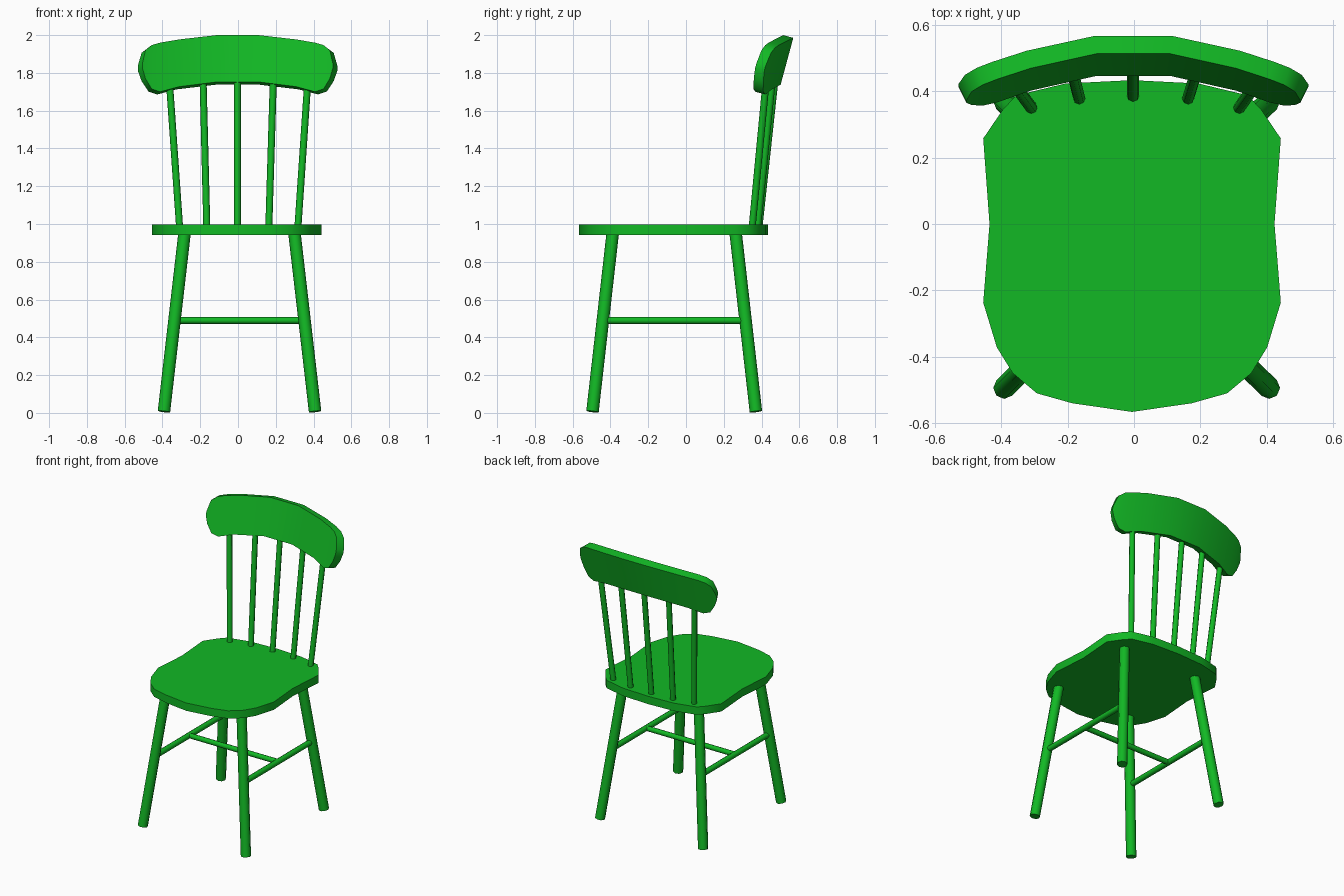
import bpy, bmesh, math
from mathutils import Vector

if "Cube" in bpy.data.objects:
    bpy.data.objects.remove(bpy.data.objects["Cube"])

green = bpy.data.materials.new("green_paint")
green.diffuse_color = (0.006, 0.48, 0.018, 1)
green.use_nodes = True
green.node_tree.nodes["Principled BSDF"].inputs["Base Color"].default_value = green.diffuse_color


def finish(bm, name):
    bmesh.ops.recalc_face_normals(bm, faces=bm.faces)
    mesh = bpy.data.meshes.new(name)
    bm.to_mesh(mesh)
    bm.free()
    mesh.shade_smooth()
    mesh.set_sharp_from_angle(angle=math.radians(50))
    mesh.materials.append(green)
    ob = bpy.data.objects.new(name, mesh)
    bpy.context.collection.objects.link(ob)
    return ob


def rod(name, a, b, r, sides=8):
    """Straight round bar from a to b."""
    a, b = Vector(a), Vector(b)
    d = b - a
    bm = bmesh.new()
    bmesh.ops.create_cone(bm, cap_ends=True, segments=sides, radius1=r,
                          radius2=r, depth=d.length)
    rot = Vector((0, 0, 1)).rotation_difference(d).to_matrix().to_4x4()
    bm.transform(rot)
    bmesh.ops.translate(bm, vec=(a + b) / 2, verts=bm.verts)
    return finish(bm, name)


# Seat: half outline from front to back, mirrored and extruded
half = [(0, -.567), (.18, -.541), (.287, -.511), (.36, -.45), (.408, -.372),
        (.449, -.237), (.43, 0), (.449, .258), (.39, .345), (.35, .388),
        (.2, .424), (0, .434)]
outline = half + [(-x, y) for x, y in reversed(half[1:-1])]
bm = bmesh.new()
face = bm.faces.new([bm.verts.new((x - .006, y, .943)) for x, y in outline])
ext = bmesh.ops.extrude_face_region(bm, geom=[face])
top = [g for g in ext["geom"] if isinstance(g, bmesh.types.BMVert)]
bmesh.ops.translate(bm, vec=(0, 0, .055), verts=top)
finish(bm, "seat")

# Splayed legs and side stretchers
CX = .008
for side, s in (("left", -1), ("right", 1)):
    for end, y0, y1 in (("front", -.495, -.387), ("back", .37, .262)):
        rod(f"{end}_{side}_leg", (CX + s * .4, y0, .007),
            (CX + s * .29, y1, .96), .033)
    rod(f"{side}_stretcher", (CX + s * .345, -.44, .489),
        (CX + s * .345, .315, .489), .019)
rod("cross_stretcher", (CX - .345, -.062, .489), (CX + .345, -.062, .489), .018)

# Back spindles, fanning out and leaning back
for i, (xb, xt, yb, yt) in enumerate([
        (-.309, -.364, .35, .425), (-.165, -.185, .378, .457),
        (-.003, -.003, .386, .471), (.163, .187, .378, .457),
        (.317, .37, .35, .425)]):
    rod(f"back_spindle_{i + 1}", (xb, yb, .98), (xt, yt, 1.765), .0185)

# Curved top rail: columns of (x, bottom z, top z, front y at z 1.755)
cols = [(.11, 1.752, 2.0, .448), (.31, 1.727, 1.977, .41),
        (.41, 1.70, 1.96, .382), (.455, 1.715, 1.947, .368),
        (.488, 1.77, 1.92, .355), (.504, 1.825, 1.85, .347)]
cols = [(-x, a, b, y) for x, a, b, y in reversed(cols)] + cols
bm = bmesh.new()
pairs = [[bm.verts.new((x - .002, y + .27 * (z - 1.755), z)) for z in (lo, hi)]
         for x, lo, hi, y in cols]
for (a, b), (c, d) in zip(pairs, pairs[1:]):
    bm.faces.new((a, c, d, b))
front = bm.faces[:]
back = {}
bm.normal_update()
for v in list(bm.verts):
    n = v.normal.copy()
    if n.y < 0:
        n = -n
    back[v] = bm.verts.new(v.co + n * .056)
rim = [e for e in bm.edges if e.is_boundary]
for f in front:
    bm.faces.new([back[v] for v in reversed(f.verts)])
for e in rim:
    a, b = e.verts
    bm.faces.new((a, b, back[b], back[a]))
finish(bm, "top_rail")
